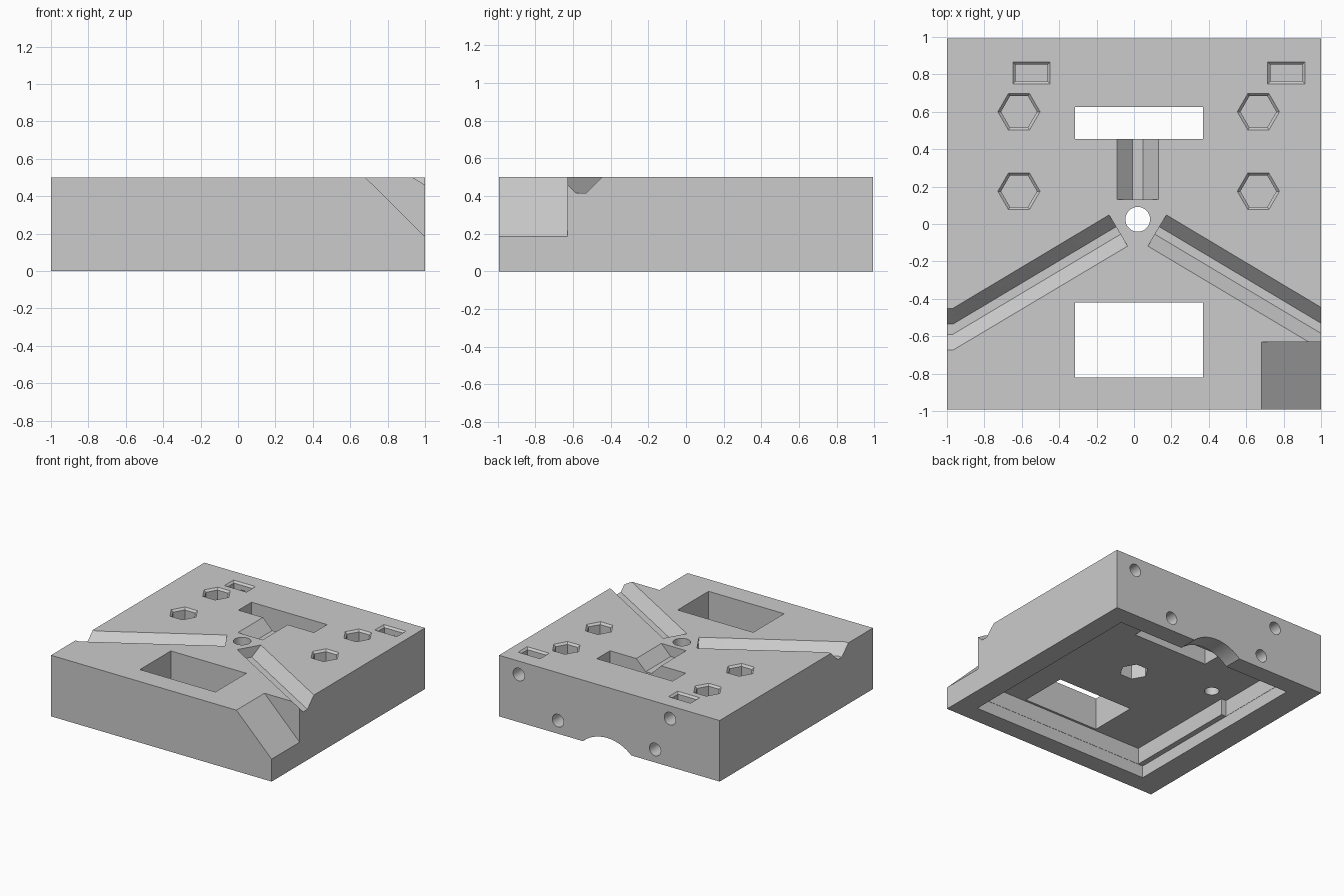
import bpy, bmesh, math
from mathutils import Vector

default = bpy.data.objects.get("Cube")
if default:
    bpy.data.objects.remove(default, do_unlink=True)

grey = bpy.data.materials.new("plain grey")
grey.use_nodes = True
colour = (0.6, 0.6, 0.6, 1)
grey.diffuse_color = colour
grey.node_tree.nodes["Principled BSDF"].inputs["Base Color"].default_value = colour

MID = 0.02       # x of the symmetry plane of the features
CY = 0.025       # y of the centre hole
TOP = 0.5
CEILING = 0.235


def loft(name, sections):
    """Closed solid through matching rings of points."""
    bm = bmesh.new()
    rings = [[bm.verts.new(p) for p in s] for s in sections]
    n = len(rings[0])
    for a, b in zip(rings, rings[1:]):
        for i in range(n):
            j = (i + 1) % n
            bm.faces.new((a[i], a[j], b[j], b[i]))
    bm.faces.new(rings[0][::-1])
    bm.faces.new(rings[-1])
    bmesh.ops.recalc_face_normals(bm, faces=bm.faces[:])
    mesh = bpy.data.meshes.new(name)
    bm.to_mesh(mesh)
    bm.free()
    mesh.materials.append(grey)
    obj = bpy.data.objects.new(name, mesh)
    bpy.context.collection.objects.link(obj)
    return obj


def rect(x0, x1, y0, y1, z, grow=0):
    return [(x0 - grow, y0 - grow, z), (x1 + grow, y0 - grow, z),
            (x1 + grow, y1 + grow, z), (x0 - grow, y1 + grow, z)]


def ring(n, r, x, y, z):
    return [(x + r * math.cos(math.tau * i / n), y + r * math.sin(math.tau * i / n), z)
            for i in range(n)]


def ring_y(n, r, x, y, z):
    return [(x + r * math.cos(math.tau * i / n), y, z + r * math.sin(math.tau * i / n))
            for i in range(n)]


def box(name, x0, x1, y0, y1, z0, z1):
    return loft(name, [rect(x0, x1, y0, y1, z) for z in (z0, z1)])


block = box("base_block", -1, 1, -0.993, 0.993, 0, TOP)


def cut(cutter):
    cutter.hide_render = True
    mod = block.modifiers.new("cut", "BOOLEAN")
    mod.operation = "DIFFERENCE"
    mod.solver = "EXACT"
    mod.object = cutter
    bpy.context.view_layer.objects.active = block
    bpy.ops.object.modifier_apply(modifier=mod.name)
    bpy.data.objects.remove(cutter, do_unlink=True)


# Hollow underside, with a thicker upper wall along the front half
cut(box("cavity", MID - 0.81, MID + 0.81, -0.84, 0.84, -0.1, 0.1))
cut(box("upper_cavity_front", MID - 0.765, MID + 0.765, -0.838, 0.2, 0.05, CEILING))
cut(box("upper_cavity_back", MID - 0.808, MID + 0.808, 0.135, 0.838, 0.05, CEILING))

# Two windows through the top
cut(box("back_window", -0.315, 0.37, 0.455, 0.625, 0.15, 0.6))
cut(box("front_window", -0.315, 0.37, -0.82, -0.42, 0.15, 0.6))

# Centre hole with a hexagonal recess below
cut(loft("centre_hole", [ring(32, 0.066, MID, CY, z) for z in (0.15, 0.6)]))
cut(loft("centre_recess", [ring(6, 0.11, MID, CY, z) for z in (0.15, 0.37)]))

# Four chamfered hexagonal pockets, each with a blind hole from below
for side in (-1, 1):
    for y in (0.6, 0.175):
        x = MID + 0.005 + side * 0.64
        cut(loft("hex_pocket", [ring(6, r, x, y, z) for r, z in
                                ((0.134, 0.52), (0.096, 0.484), (0.096, 0.37))]))
        cut(loft("blind_hole", [ring(24, 0.055, x, y, z) for z in (0.15, 0.355)]))

# Chamfered rectangular pockets near the back edge
for x in (-0.548, 0.815):
    cut(loft("slot_pocket", [rect(x - 0.085, x + 0.085, 0.764, 0.852, z, g) for g, z in
                             ((0.035, 0.52), (0, 0.485), (0, 0.29))]))

# Round holes and an arch in the back wall
for x, z, depth in ((0.82, 0.39, 0.8), (-0.55, 0.395, 0.8),
                    (0.465, 0.107, 0.75), (-0.415, 0.107, 0.75)):
    cut(loft("back_hole", [ring_y(24, 0.052, x, y, z) for y in (depth, 1.1)]))
cut(loft("back_arch", [ring_y(64, 0.327, MID, y, -0.242) for y in (0.75, 1.1)]))

# Three V grooves around the centre
PROFILE = ((-0.132, 0.52), (-0.027, 0.415), (0.027, 0.415), (0.132, 0.52))


def section(centre, across, scale=1):
    return [(centre[0] + across[0] * o * scale, centre[1] + across[1] * o * scale, z)
            for o, z in PROFILE]


cut(loft("back_groove", [section((MID, y), (1, 0)) for y in (0.13, 0.5)]))
for side in (-1, 1):
    lean = Vector((side * 0.51, 0.86))
    cut(loft("side_groove", [section((MID + side * 0.104, -0.035), lean, 0.866),
                             section((MID + side * 0.988, -0.5625), (0, 1)),
                             section((MID + side * 1.2, -0.5625), (0, 1))]))

# Sloped notch at the front corner
slope = [(0.58, 0.6), (1.1, 0.6), (1.1, 0.085)]
cut(loft("corner_notch", [[(x, y, z) for x, z in slope] for y in (-1.1, -0.63)]))

# Smooth round holes, sharp edges elsewhere
bpy.ops.object.select_all(action="DESELECT")
block.select_set(True)
bpy.context.view_layer.objects.active = block
bpy.ops.object.shade_smooth_by_angle(angle=math.radians(25))
